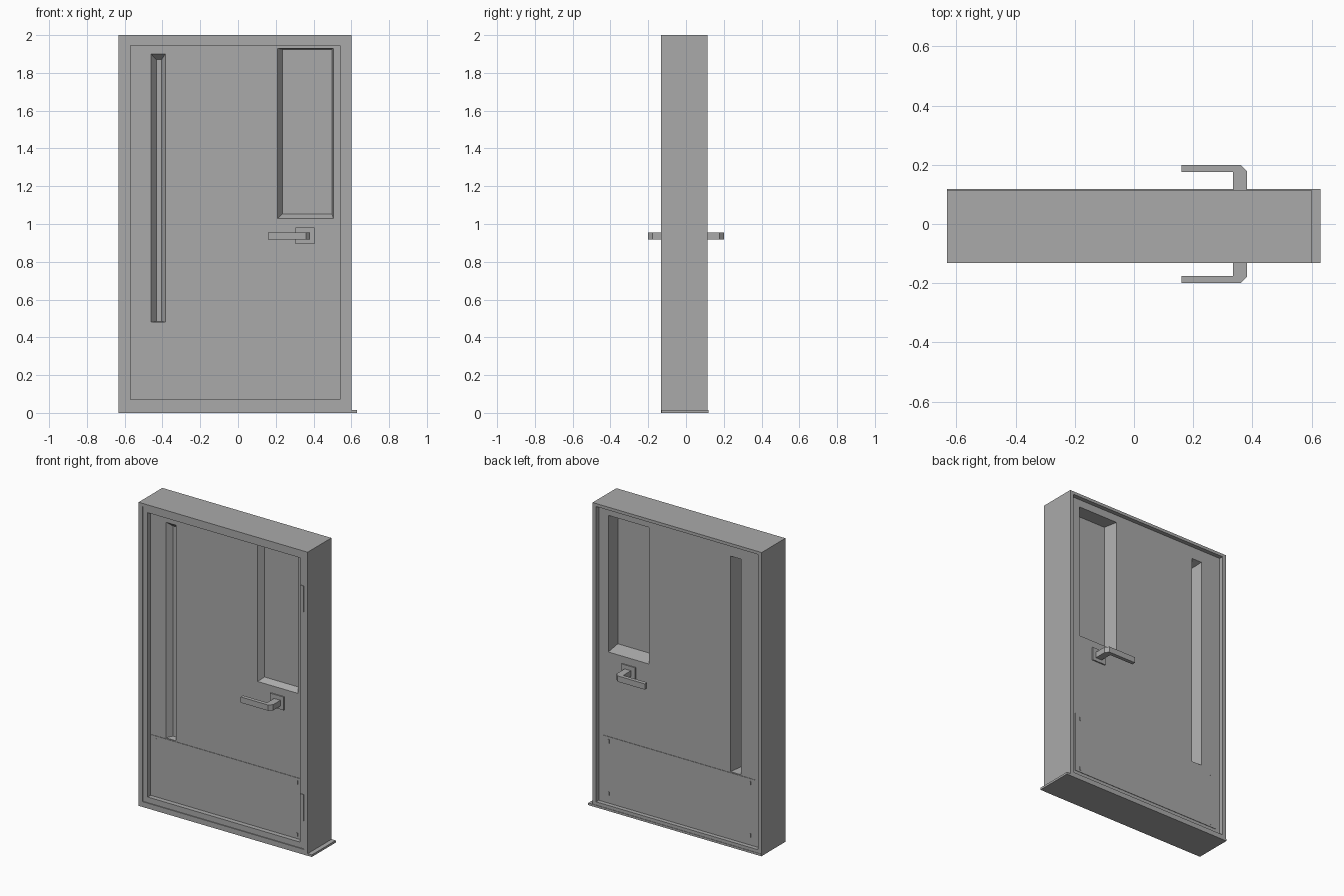
import bpy, bmesh

old = bpy.data.objects.get("Cube")
if old:
    bpy.data.objects.remove(old)

grey = bpy.data.materials.new("plain_grey")
grey.use_nodes = True
COLOUR = (0.4, 0.4, 0.4, 1)
grey.diffuse_color = COLOUR
grey.node_tree.nodes["Principled BSDF"].inputs["Base Color"].default_value = COLOUR


def finish(name, bm):
    bmesh.ops.recalc_face_normals(bm, faces=bm.faces)
    mesh = bpy.data.meshes.new(name)
    bm.to_mesh(mesh)
    bm.free()
    mesh.materials.append(grey)
    ob = bpy.data.objects.new(name, mesh)
    bpy.context.collection.objects.link(ob)
    return ob


def corners(r, y):
    x0, x1, z0, z1 = r
    return [(x0, y, z0), (x1, y, z0), (x1, y, z1), (x0, y, z1)]


def loft(name, loops, closed=False):
    """Join loops of points; cap the ends, or join last to first."""
    bm = bmesh.new()
    rows = [[bm.verts.new(p) for p in loop] for loop in loops]
    pairs = list(zip(rows, rows[1:] + rows[:1]))
    for a, b in pairs if closed else pairs[:-1]:
        for i in range(len(a)):
            j = (i + 1) % len(a)
            bm.faces.new((a[i], a[j], b[j], b[i]))
    if not closed:
        bm.faces.new(rows[0])
        bm.faces.new(rows[-1])
    return finish(name, bm)


def box(name, rect, y0, y1):
    return loft(name, [corners(rect, y0), corners(rect, y1)])


def ring(name, outer, inner, y0, y1):
    return loft(name, [corners(outer, y0), corners(outer, y1),
                       corners(inner, y1), corners(inner, y0)], True)


# Frame, front stop and threshold
OUTER = (-0.632, 0.60, 0.0, 2.0)
REBATE = (-0.605, 0.575, 0.035, 1.98)
OPENING = (-0.57, 0.54, 0.072, 1.945)
FRONT, BACK = -0.095, 0.087
ring("door_frame", OUTER, REBATE, -0.132, 0.115)
ring("front_stop", REBATE, OPENING, -0.126, FRONT)
box("threshold", (-0.632, 0.63, 0.0, 0.014), -0.131, 0.118)

# Door leaf with splayed window reveals on both sides
leaf = box("door_leaf", REBATE, FRONT, BACK)
windows = [((0.21, 0.505, 1.03, 1.93), (0.235, 0.497, 1.053, 1.925)),
           ((-0.46, -0.385, 0.48, 1.90), (-0.432, -0.405, 0.485, 1.87))]
for wide, narrow in windows:
    for face, pane in ((FRONT, -0.06), (BACK, 0.0)):
        # start the cutter just outside the leaf, along the same slope
        t = 0.01 / abs(pane - face)
        mouth = [w + (w - n) * t for w, n in zip(wide, narrow)]
        lip = face + (0.01 if face > 0 else -0.01)
        cutter = loft("window_cutter", [corners(mouth, lip), corners(narrow, pane)])
        mod = leaf.modifiers.new("reveal", "BOOLEAN")
        mod.object, mod.solver = cutter, "EXACT"
        bpy.context.view_layer.objects.active = leaf
        bpy.ops.object.modifier_apply(modifier=mod.name)
        bpy.data.objects.remove(cutter)

# Hardware repeated on the front and the back
for side, s, face in (("front", -1, FRONT), ("back", 1, BACK)):
    # Kick plate with corner screws
    box(side + "_kick_plate", (-0.568, 0.538, 0.074, 0.474), face, face + s * 0.003)
    for x in (-0.53, 0.50):
        for z in (0.10, 0.445):
            box(side + "_screw", (x - 0.005, x + 0.005, z - 0.012, z + 0.012),
                face, face + s * 0.005)

    # Rose and bent lever handle
    box(side + "_handle_rose", (0.305, 0.405, 0.895, 0.982), face, face + s * 0.008)
    path = [(0.335, abs(face)), (0.381, abs(face)), (0.381, 0.178), (0.36, 0.2),
            (0.16, 0.2), (0.16, 0.175), (0.335, 0.175)]
    loft(side + "_lever_handle", [[(x, s * y, z) for x, y in path] for z in (0.917, 0.955)])

# Hinges on the front stop
for name, z in (("lower", 0.22), ("upper", 1.595)):
    box(name + "_hinge", (0.543, 0.568, z, z + 0.173), -0.13, -0.1)
